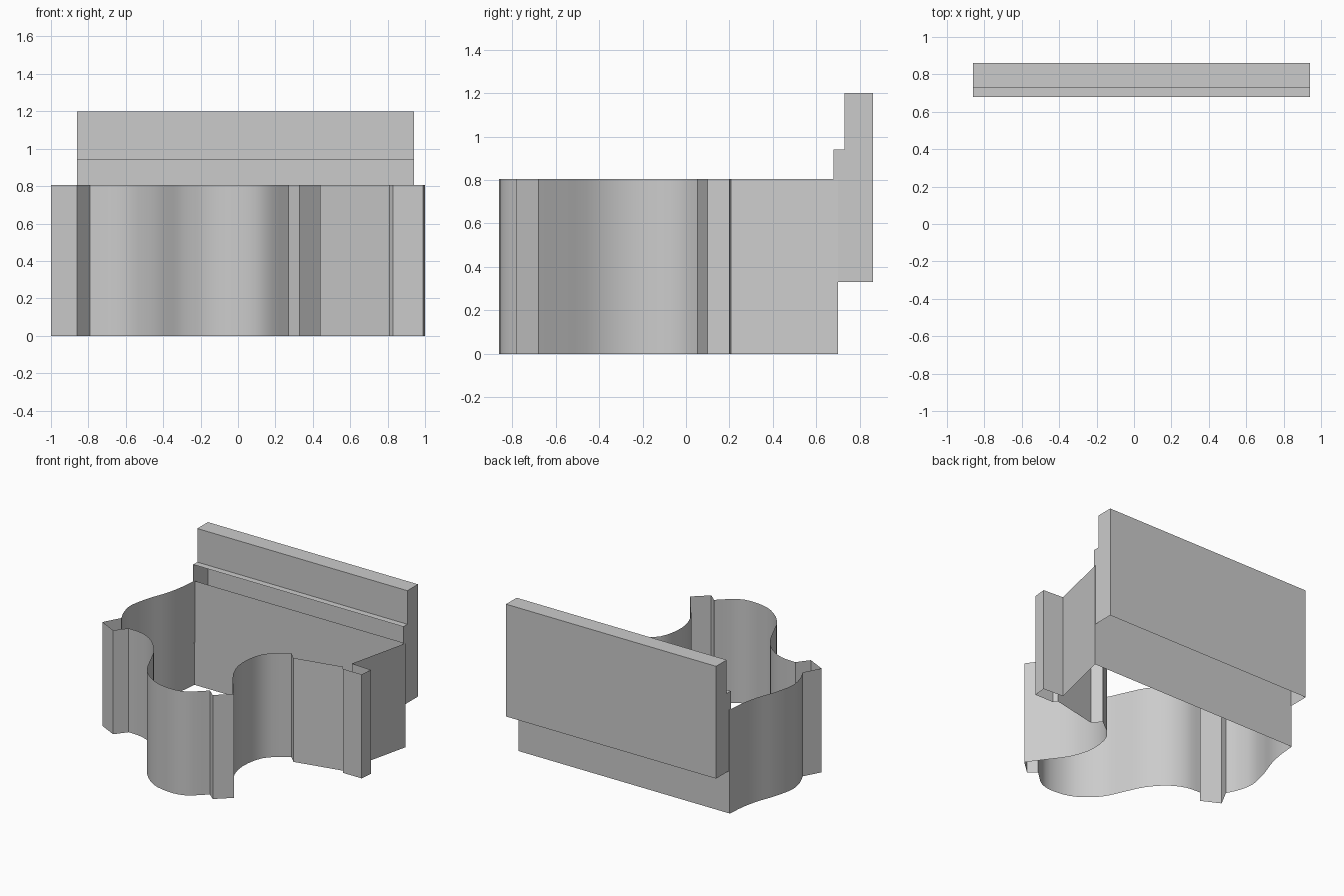
import bpy
import math
from mathutils import Vector

if "Cube" in bpy.data.objects:
    bpy.data.objects.remove(bpy.data.objects["Cube"])


def make_object(name, verts, faces, smooth_angle=None):
    mesh = bpy.data.meshes.new(name)
    mesh.from_pydata(verts, [], faces)
    obj = bpy.data.objects.new(name, mesh)
    bpy.context.collection.objects.link(obj)
    if smooth_angle:
        bpy.ops.object.select_all(action='DESELECT')
        obj.select_set(True)
        bpy.context.view_layer.objects.active = obj
        bpy.ops.object.shade_smooth_by_angle(angle=math.radians(smooth_angle))
    return obj


def smooth_path(points, steps=3):
    """Catmull-Rom curve through the points."""
    p = [Vector(q) for q in points]
    p = [2 * p[0] - p[1]] + p + [2 * p[-1] - p[-2]]
    out = []
    for a, b, c, d in zip(p, p[1:], p[2:], p[3:]):
        for i in range(steps):
            t = i / steps
            out.append(0.5 * (2 * b + (c - a) * t + (2 * a - 5 * b + 4 * c - d) * t * t
                              + (3 * b - a - 3 * c + d) * t ** 3))
    return [tuple(q) for q in out] + [tuple(points[-1])]


# Plan of the thin wall: curved runs joined by angular corner posts
left_curve = [(-.865, .70), (-.88, .55), (-.91, .42), (-.96, .28),
              (-.995, .12), (-.975, 0), (-.93, -.10)]
left_post = [(-1.0, -.23), (-.86, -.30)]
front_curve = [(-.79, -.21), (-.67, -.22), (-.55, -.28), (-.44, -.40), (-.37, -.54),
               (-.29, -.70), (-.15, -.82), (0, -.86), (.14, -.84), (.27, -.73)]
front_post = [(.33, -.78), (.44, -.68)]
bay_curve = [(.36, -.57), (.24, -.40), (.19, -.22), (.23, -.02), (.38, .11)]
right_post = [(.44, .05), (.81, .13), (.83, .10), (.99, .10), (1.0, .20), (.83, .21)]
back_corner = [(.945, .70)]

plan = (smooth_path(left_curve) + left_post + smooth_path(front_curve) + front_post
        + smooth_path(bay_curve) + right_post + back_corner)

# Wall: closed outline raised as a single-sided sheet, open above and below
n = len(plan)
wall_verts = [(x, y, z) for z in (0, .805) for x, y in plan]
wall_faces = [(i, (i + 1) % n, n + (i + 1) % n, n + i) for i in range(n)]
make_object("curved_wall", wall_verts, wall_faces, 25)

# Back panel: stepped shell with end caps, open on the low front and underneath
profile = [(.68, .33), (.68, .94), (.73, .94), (.73, 1.2), (.86, 1.2), (.86, .33)]
m = len(profile)
panel_verts = [(x, y, z) for x in (-.86, .94) for y, z in profile]
panel_faces = [(i, m + i, m + i + 1, i + 1) for i in range(1, m - 1)]
panel_faces += [tuple(range(m)), tuple(reversed(range(m, 2 * m)))]
make_object("back_panel", panel_verts, panel_faces)
